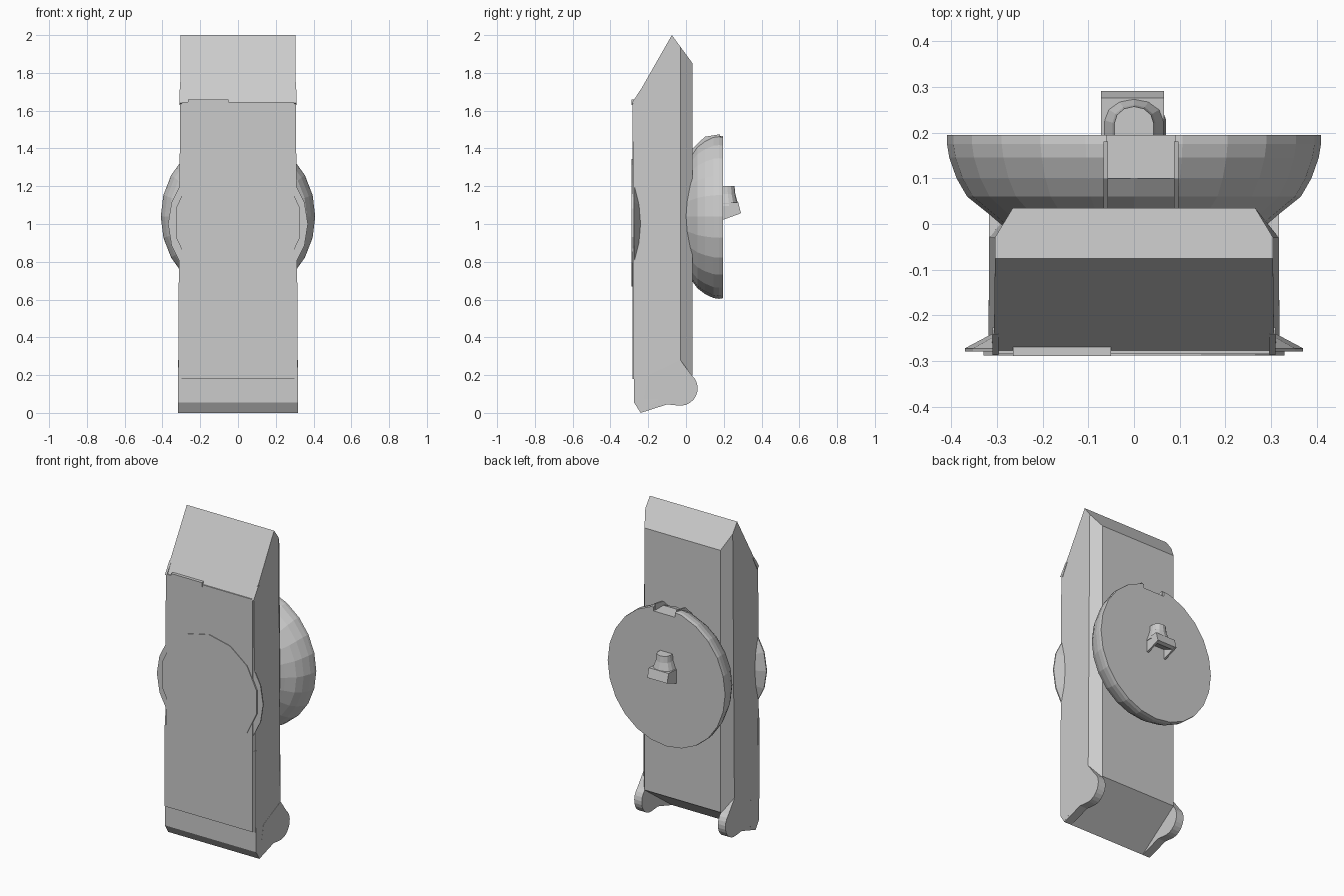
import bpy, bmesh
from math import sin, cos, radians, pi

if "Cube" in bpy.data.objects:
    bpy.data.objects.remove(bpy.data.objects["Cube"])


def loft(name, rings, closed=True):
    """Skin a list of equal-length vertex rings and cap both ends."""
    bm = bmesh.new()
    rows = [[bm.verts.new(p) for p in r] for r in rings]
    n = len(rows[0])
    for a, b in zip(rows, rows[1:]):
        for i in range(n):
            j = (i + 1) % n
            bm.faces.new((a[i], a[j], b[j], b[i]))
    bm.faces.new(rows[0])
    bm.faces.new(rows[-1])
    bmesh.ops.recalc_face_normals(bm, faces=bm.faces)
    me = bpy.data.meshes.new(name)
    bm.to_mesh(me)
    bm.free()
    ob = bpy.data.objects.new(name, me)
    bpy.context.collection.objects.link(ob)
    return ob


def side_prism(name, profile, x0, x1):
    return loft(name, [[(x, y, z) for y, z in profile] for x in (x0, x1)])


def box(name, x0, x1, y0, y1, z0, z1):
    return side_prism(name, [(y0, z0), (y1, z0), (y1, z1), (y0, z1)], x0, x1)


def mirror(ob):
    m = ob.modifiers.new("mirror", 'MIRROR')
    m.use_mirror_merge = False
    return ob


def disc(name, cz, n, rings):
    """Stack of elliptical rings along y: (y, radius x, radius z)."""
    return loft(name, [[(rx * sin(2 * pi * i / n), y, cz + rz * cos(2 * pi * i / n))
                        for i in range(n)] for y, rx, rz in rings])


# Main body: wedge-topped slab with chamfered back corners
front = [(-0.24, 0), (-0.275, 0.055), (-0.28, 1.64), (-0.075, 2.0)]
inner = front + [(0.035, 1.85), (0.035, 0.2)]
outer = front + [(-0.03, 1.939), (-0.03, 0.153)]


def width(z):
    return 0.318 - 0.007 * z


loft("body", [[(-width(z), y, z) for y, z in outer],
              [(-0.265, y, z) for y, z in inner],
              [(0.265, y, z) for y, z in inner],
              [(width(z), y, z) for y, z in outer]])

# Rounded lugs at the lower back corners
arc = [(-0.03 + 0.092 * cos(radians(a)), 0.13 + 0.092 * sin(radians(a)))
       for a in range(-100, 51, 15)]
lug = [(-0.24, 0.0), (-0.1, 0.045)] + arc + [(-0.03, 0.28), (-0.2, 0.2)]
mirror(side_prism("lower_lug", lug, 0.265, 0.3175))

# Front cover plate, its catch, and the small side tabs on the slope
box("front_plate", -0.3, 0.3, -0.284, -0.26, 0.18, 1.645)
side_prism("plate_catch", [(-0.289, 1.63), (-0.289, 1.66), (-0.265, 1.66),
                           (-0.265, 1.63)], -0.265, -0.05)
mirror(side_prism("side_tab", [(-0.287, 1.64), (-0.24, 1.712), (-0.226, 1.712),
                               (-0.268, 1.63)], 0.296, 0.309))
mirror(box("plate_side_rail", 0.3, 0.315, -0.279, -0.265, 0.18, 0.69))

# Front dial: flared flange with a faceted face
disc("dial_flange", 1.0, 20, [(-0.24, 0.31, 0.31), (-0.272, 0.37, 0.37),
                              (-0.279, 0.37, 0.37)])
disc("dial_face", 1.007, 14, [(-0.27, 0.338, 0.338), (-0.288, 0.338, 0.338)])

# Back bowl with a flat rear face
bowl = disc("back_bowl", 1.04, 24, [
    (-0.01, 0.28, 0.28), (0.02, 0.315, 0.325), (0.06, 0.365, 0.38),
    (0.10, 0.388, 0.41), (0.145, 0.404, 0.432), (0.175, 0.409, 0.436),
    (0.195, 0.409, 0.433)])

# Notch across the top of the bowl, with thin ribs along its sides
cutter = box("notch_cutter", -0.06, 0.09, 0.1, 0.3, 1.435, 1.6)
cutter.hide_render = True
cutter.hide_set(True)
cut = bowl.modifiers.new("notch", 'BOOLEAN')
cut.operation = 'DIFFERENCE'
cut.solver = 'EXACT'
cut.object = cutter
for x in (-0.062, 0.092):
    side_prism("notch_rib", [(0.035, 1.36), (0.035, 1.40), (0.1, 1.462),
                             (0.18, 1.475), (0.18, 1.40)], x - 0.005, x + 0.005)


# Rear peg: tapered round stub flaring into a cross bar with two side fins
def stub_ring(r, depth, z):
    pts = [(r * cos(radians(a)), 0.195 + depth * (0.4 + 0.6 * sin(radians(a))), z)
           for a in range(0, 181, 30)]
    return [(r, 0.19, z)] + pts + [(-r, 0.19, z)]


loft("peg_stub", [stub_ring(0.043, 0.062, 1.2), stub_ring(0.047, 0.066, 1.16),
                  stub_ring(0.07, 0.083, 1.095)])
side_prism("peg_bar", [(0.19, 1.085), (0.19, 1.11), (0.276, 1.115), (0.291, 1.058),
                       (0.27, 1.05)], -0.072, 0.066)
for x in (-0.072, 0.054):
    side_prism("peg_fin", [(0.19, 1.02), (0.19, 1.11), (0.274, 1.112), (0.289, 1.056)],
               x, x + 0.012)
